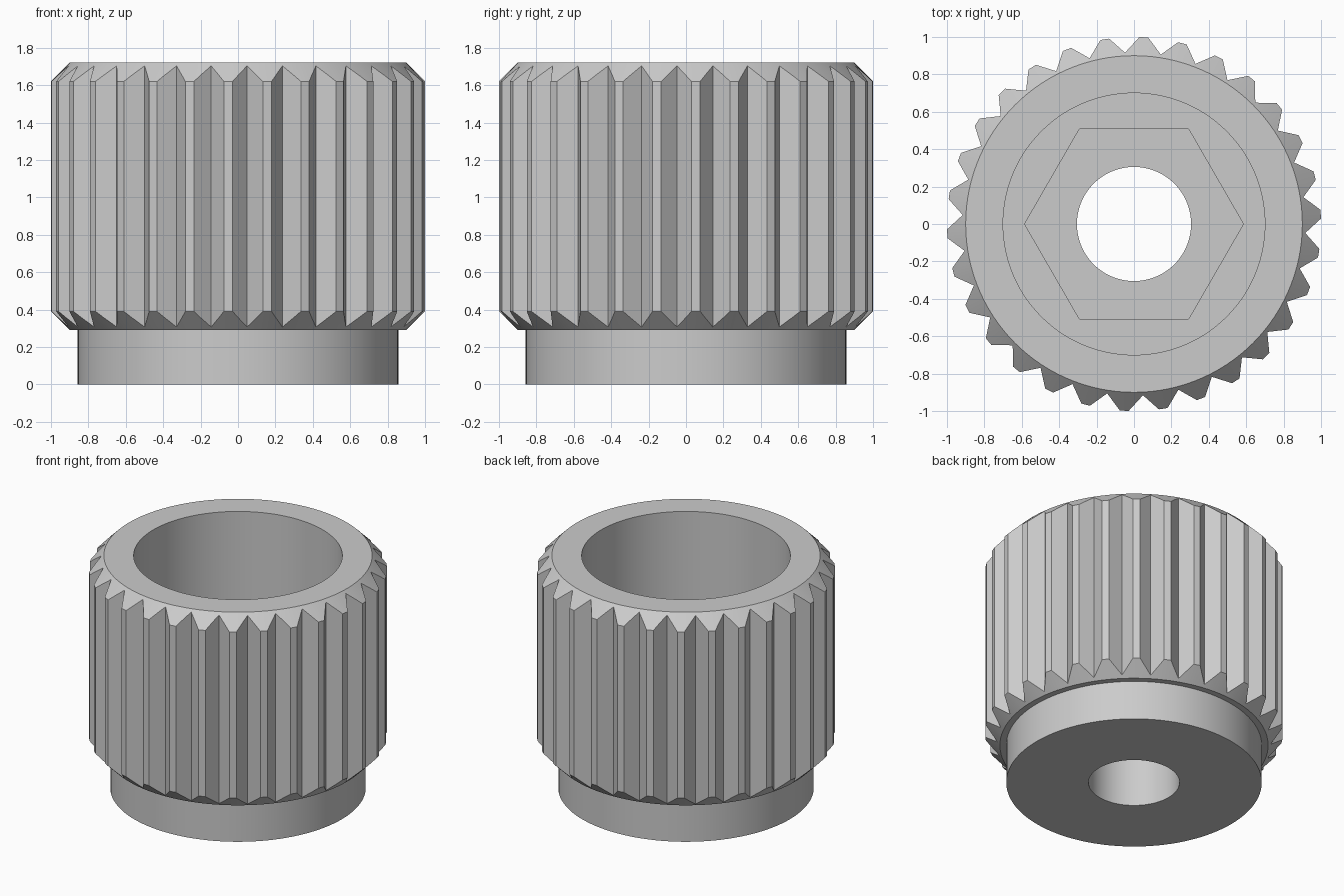
import bpy, bmesh, math

cube = bpy.data.objects.get("Cube")
if cube:
    bpy.data.objects.remove(cube)

TEETH = 30
SEGMENTS = 120
TIP_HALF = math.radians(1.35)
PHASE = math.radians(3)

grey = bpy.data.materials.new("plain grey")
grey.use_nodes = True
colour = (0.6, 0.6, 0.6, 1)
grey.diffuse_color = colour
grey.node_tree.nodes["Principled BSDF"].inputs["Base Color"].default_value = colour


def add_object(name, bm):
    bmesh.ops.recalc_face_normals(bm, faces=bm.faces)
    mesh = bpy.data.meshes.new(name)
    bm.to_mesh(mesh)
    bm.free()
    mesh.materials.append(grey)
    obj = bpy.data.objects.new(name, mesh)
    bpy.context.collection.objects.link(obj)
    return obj


def lathe(name, profile):
    """Revolve a closed (radius, z) profile into a solid ring."""
    bm = bmesh.new()
    rings = []
    for i in range(SEGMENTS):
        a = math.tau * i / SEGMENTS
        rings.append([bm.verts.new((r * math.cos(a), r * math.sin(a), z))
                      for r, z in profile])
    n = len(profile)
    for i, ring in enumerate(rings):
        following = rings[(i + 1) % SEGMENTS]
        for j in range(n):
            k = (j + 1) % n
            bm.faces.new((ring[j], following[j], following[k], ring[k]))
    return add_object(name, bm)


def prism(name, polar, bottom, top):
    """Extrude an outline of (radius, angle) points."""
    bm = bmesh.new()
    face = bm.faces.new([bm.verts.new((r * math.cos(a), r * math.sin(a), bottom))
                         for r, a in polar])
    grown = bmesh.ops.extrude_face_region(bm, geom=[face])["geom"]
    bmesh.ops.translate(bm, vec=(0, 0, top - bottom),
                        verts=[g for g in grown if isinstance(g, bmesh.types.BMVert)])
    return add_object(name, bm)


def cut(obj, tool, operation):
    tool.hide_render = True
    mod = obj.modifiers.new(operation, 'BOOLEAN')
    mod.operation = operation
    mod.solver = 'EXACT'
    mod.object = tool
    bpy.ops.object.select_all(action='DESELECT')
    bpy.context.view_layer.objects.active = obj
    obj.select_set(True)
    bpy.ops.object.modifier_apply(modifier=mod.name)
    bpy.data.objects.remove(tool)


# Turned body: collar, chamfered grip, wide bore and through hole
knob = lathe("knurled_knob", [
    (0.305, 0), (0.857, 0), (0.857, 0.29), (0.9, 0.29), (1.02, 0.41),
    (1.02, 1.6), (0.9, 1.72), (0.7, 1.72), (0.7, 0.8), (0.305, 0.8)])

# Straight flat-tipped teeth around the grip
outline = []
for i in range(TEETH):
    a = PHASE + math.tau * i / TEETH
    outline += [(1, a - TIP_HALF), (1, a + TIP_HALF),
                (0.917, a + math.pi / TEETH)]
cut(knob, prism("tooth_outline", outline, -0.1, 1.9), 'INTERSECT')

# Hexagonal nut pocket in the floor of the bore
hexagon = [(0.585, math.tau * i / 6) for i in range(6)]
cut(knob, prism("nut_pocket", hexagon, 0.4, 1.0), 'DIFFERENCE')

bpy.ops.object.shade_smooth_by_angle(angle=math.radians(15))
